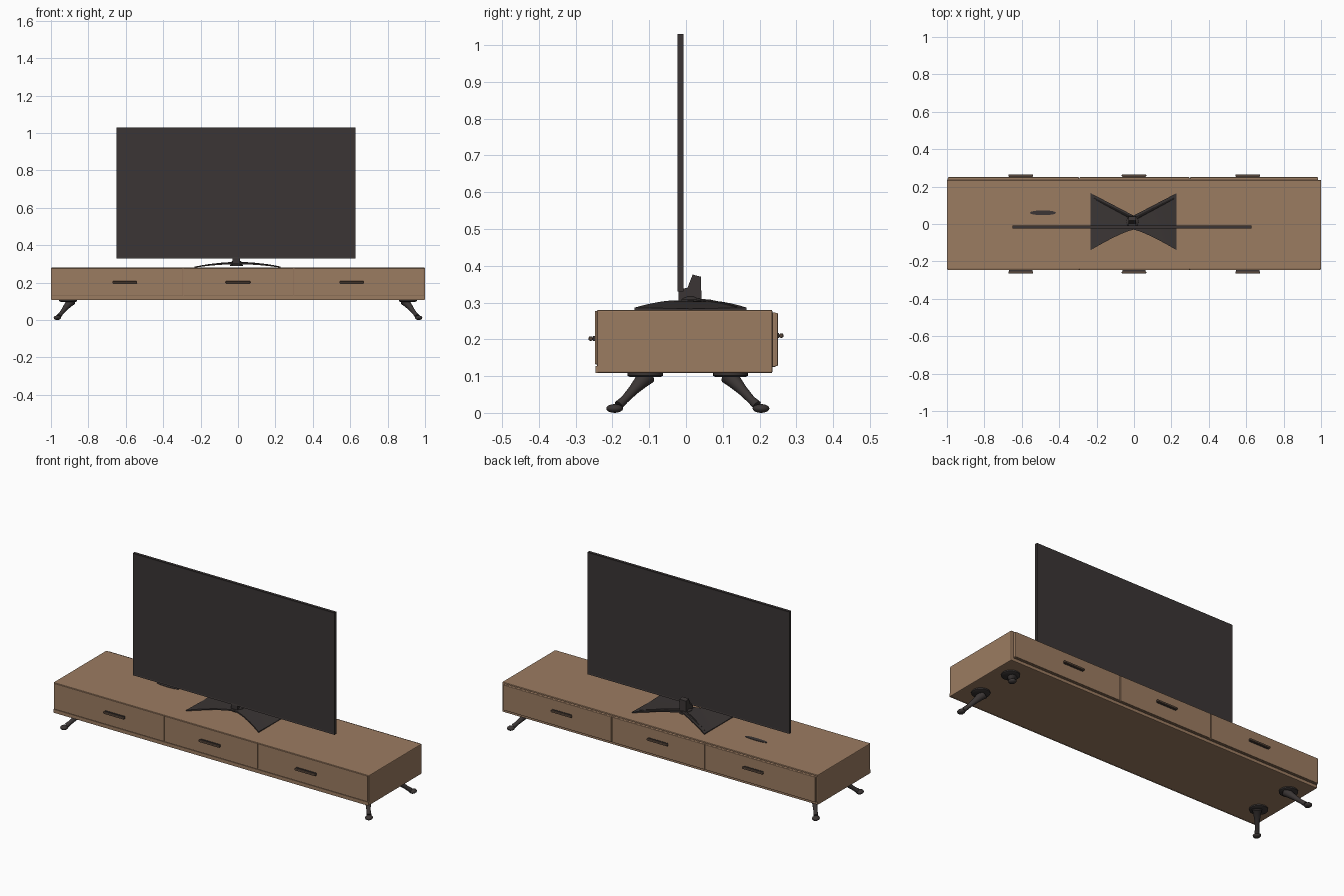
import bpy, bmesh, math
from mathutils import Vector

if "Cube" in bpy.data.objects:
    bpy.data.objects.remove(bpy.data.objects["Cube"])


def material(name, rgb):
    m = bpy.data.materials.new(name)
    m.use_nodes = True
    m.diffuse_color = (*rgb, 1)
    m.node_tree.nodes["Principled BSDF"].inputs["Base Color"].default_value = (*rgb, 1)
    return m


WOOD = material("warm wood", (0.33, 0.2, 0.12))
DARK = material("charcoal", (0.043, 0.036, 0.035))
BRONZE = material("dark bronze", (0.1, 0.065, 0.045))


def finish(name, bm, mat, smooth=False, bevel=0):
    bmesh.ops.recalc_face_normals(bm, faces=bm.faces)
    mesh = bpy.data.meshes.new(name)
    bm.to_mesh(mesh)
    bm.free()
    mesh.materials.append(mat)
    ob = bpy.data.objects.new(name, mesh)
    bpy.context.collection.objects.link(ob)
    if bevel:
        mod = ob.modifiers.new("soft edges", 'BEVEL')
        mod.width = bevel
        mod.segments = 2
    if smooth:
        bpy.ops.object.select_all(action='DESELECT')
        ob.select_set(True)
        bpy.context.view_layer.objects.active = ob
        bpy.ops.object.shade_smooth_by_angle(angle=math.radians(40))
    return ob


def box_mesh(lo, hi):
    bm = bmesh.new()
    bmesh.ops.create_cube(bm, size=1)
    for v in bm.verts:
        v.co = [(a + b) / 2 + c * (b - a) for a, b, c in zip(lo, hi, v.co)]
    return bm


def box(name, lo, hi, mat, bevel=0):
    return finish(name, box_mesh(lo, hi), mat, bevel=bevel)


def loft(name, sections, mat, smooth=True):
    """Skin a list of closed sections and cap both ends."""
    bm = bmesh.new()
    rings = [[bm.verts.new(p) for p in s] for s in sections]
    n = len(rings[0])
    for a, b in zip(rings, rings[1:]):
        for i in range(n):
            j = (i + 1) % n
            bm.faces.new((a[i], a[j], b[j], b[i]))
    bm.faces.new(rings[0])
    bm.faces.new(rings[-1])
    return finish(name, bm, mat, smooth)


def circle(center, radius, axis, n=14):
    q = Vector((0, 0, 1)).rotation_difference(Vector(axis))
    return [Vector(center) + q @ Vector((radius * math.cos(k * math.tau / n),
                                         radius * math.sin(k * math.tau / n), 0))
            for k in range(n)]


# Cabinet body
box("cabinet_body", (-1, -0.242, 0.108), (1, 0.235, 0.28), WOOD, 0.004)
box("front_lower_rail", (-0.998, -0.246, 0.108), (0.998, -0.24, 0.128), WOOD)
box("back_panel", (-0.997, 0.23, 0.125), (0.985, 0.244, 0.273), WOOD, 0.002)

# Drawer fronts on both long sides, with thin gaps between
splits = (-0.996, -0.293, 0.298, 0.996)
for i, side in enumerate(("right", "middle", "left")):
    a, b = splits[i] + 0.002, splits[i + 1] - 0.002
    box(f"front_drawer_{side}", (a, -0.247, 0.132), (b, -0.24, 0.277), WOOD, 0.001)
    box(f"back_drawer_{side}", (a, 0.235, 0.127), (min(b, 0.984), 0.25, 0.272), WOOD, 0.003)

# Handles: a dark backing plate with a raised bar
for x, side in ((-0.605, "right"), (0, "middle"), (0.608, "left")):
    for s, face, z in ((-1, "front", 0.202), (1, "back", 0.21)):
        y0, y1, y2 = s * 0.246, s * 0.253, s * 0.265
        box(f"{face}_handle_plate_{side}", (x - 0.062, min(y0, y1), z - 0.007),
            (x + 0.062, max(y0, y1), z + 0.007), DARK)
        box(f"{face}_handle_bar_{side}", (x - 0.066, min(y1, y2), z - 0.006),
            (x + 0.066, max(y1, y2), z + 0.006), BRONZE, 0.004)

# Splayed legs with round mounting plates and flared feet
leg_path = [((0.893, 0.112, 0.102), 0.026), ((0.906, 0.126, 0.086), 0.02),
            ((0.925, 0.148, 0.062), 0.014), ((0.945, 0.172, 0.036), 0.011),
            ((0.958, 0.188, 0.021), 0.013)]
for sx, xs in ((-1, "right"), (1, "left")):
    for sy, ys in ((-1, "front"), (1, "back")):
        def place(p):
            return Vector((sx * p[0], sy * p[1] + 0.005, p[2]))
        axis = (place((1, 1.25, -1.3)) - place((0, 0, 0))).normalized()
        rings = [circle(place(p), r, axis) for p, r in leg_path]
        loft(f"{ys}_{xs}_leg", rings, DARK)
        bm = bmesh.new()
        bmesh.ops.create_uvsphere(bm, u_segments=14, v_segments=8, radius=1)
        for v in bm.verts:
            v.co = place((0.966, 0.199, 0.012)) + Vector((v.co.x * 0.02, v.co.y * 0.023, v.co.z * 0.012))
        finish(f"{ys}_{xs}_foot", bm, DARK, True)
        plate = [circle(place((0.908, 0.116, z)), r, (0, 0, 1), 20)
                 for z, r in ((0.097, 0.04), (0.101, 0.048), (0.109, 0.048))]
        loft(f"{ys}_{xs}_leg_plate", plate, DARK)

# Screen: thin slab with a slightly sunken panel on front and back
bm = box_mesh((-0.65, -0.023, 0.33), (0.628, -0.007, 1.03))
for face in [f for f in bm.faces if abs(f.normal.y) > 0.9]:
    bmesh.ops.inset_individual(bm, faces=[face], thickness=0.01, depth=-0.0015)
finish("screen", bm, DARK)

# Bow-tie stand: arched wings that widen away from the middle
sections = []
steps = 16
for k in range(steps + 1):
    t = 2 * k / steps - 1
    w = abs(t)
    front, back = -0.03 - 0.11 * w ** 1.25, 0.045 + 0.12 * w
    mid = (front + back) / 2
    top, low = 0.306 - 0.02 * t * t, 0.298 - 0.018 * t * t
    x = 0.23 * t - 0.002
    sections.append([Vector((x, front, low)), Vector((x, back, low)),
                     Vector((x, back, top)), Vector((x, mid, top - 0.003 * w)),
                     Vector((x, front, top))])
loft("stand_base", sections, DARK)

# Raised ribs from the hub toward the rear corners
for s, side in ((-1, "right"), (1, "left")):
    ribs = [circle((s * 0.22 * w, 0.025 + 0.115 * w, 0.305 - 0.02 * w * w),
                   0.007 - 0.004 * w, (s, 0.5, 0), 8) for w in (0, 0.35, 0.7, 0.97)]
    loft(f"stand_rib_{side}", ribs, DARK)

# Neck joining the stand to the screen
profile = ((-0.02, 0.29), (0.042, 0.29), (0.041, 0.37), (0.018, 0.376),
           (0.004, 0.34), (-0.02, 0.336))
loft("stand_neck", [[Vector((x, y, z)) for y, z in profile] for x in (-0.03, 0.012)],
     DARK, False)
loft("stand_hub", [circle((-0.008, 0.012, z), r, (0, 0, 1), 16)
                   for z, r in ((0.29, 0.034), (0.308, 0.032), (0.316, 0.022))], DARK)

# Flat dark inlay on the cabinet top
bm = bmesh.new()
bmesh.ops.create_cone(bm, cap_ends=True, segments=20, radius1=1, radius2=1, depth=1)
for v in bm.verts:
    v.co = Vector((-0.487 + v.co.x * 0.07, 0.06 + v.co.y * 0.013, 0.2805 + v.co.z * 0.003))
finish("top_inlay", bm, DARK)
